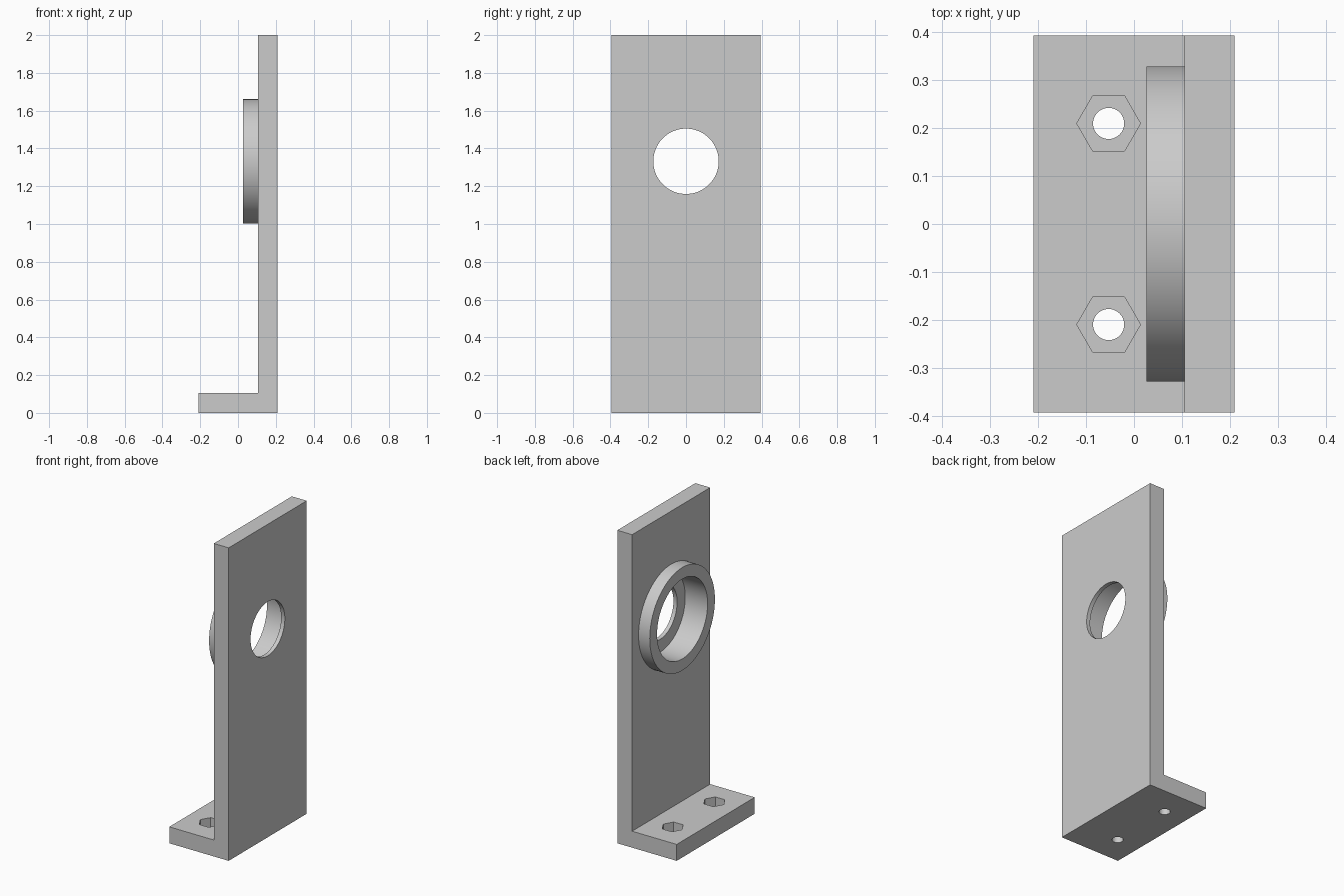
import bpy, bmesh
from math import cos, sin, pi
from mathutils import Vector

cube = bpy.data.objects.get("Cube")
if cube:
    bpy.data.objects.remove(cube, do_unlink=True)

# Single plain material
grey = bpy.data.materials.new("light grey")
grey.use_nodes = True
grey.diffuse_color = (0.6, 0.6, 0.6, 1)
grey.node_tree.nodes["Principled BSDF"].inputs["Base Color"].default_value = (0.6, 0.6, 0.6, 1)

# Main dimensions
HALF_X, HALF_Y, HEIGHT = 0.21, 0.394, 2.0
THICK = 0.105
WALL = HALF_X - THICK      # inner face of the upright plate
BORE_Z = 1.332
SCREW_X, SCREW_Y = -0.053, 0.21


def prism(name, points, travel):
    """Extrude a closed outline along a vector."""
    bm = bmesh.new()
    face = bm.faces.new([bm.verts.new(p) for p in points])
    result = bmesh.ops.extrude_face_region(bm, geom=[face])
    moved = [g for g in result["geom"] if isinstance(g, bmesh.types.BMVert)]
    bmesh.ops.translate(bm, verts=moved, vec=Vector(travel))
    bmesh.ops.recalc_face_normals(bm, faces=bm.faces)
    mesh = bpy.data.meshes.new(name)
    bm.to_mesh(mesh)
    bm.free()
    mesh.materials.append(grey)
    obj = bpy.data.objects.new(name, mesh)
    bpy.context.collection.objects.link(obj)
    return obj


def disc_x(name, radius, x0, x1, sides=96):
    """Round bar along x, centred on the bore."""
    ring = [(x0, radius * cos(2 * pi * i / sides), BORE_Z + radius * sin(2 * pi * i / sides))
            for i in range(sides)]
    return prism(name, ring, (x1 - x0, 0, 0))


def disc_z(name, radius, y, z0, z1, sides):
    """Upright bar at a screw position, first corner towards +x."""
    ring = [(SCREW_X + radius * cos(2 * pi * i / sides), y + radius * sin(2 * pi * i / sides), z0)
            for i in range(sides)]
    return prism(name, ring, (0, 0, z1 - z0))


def combine(target, tool, operation):
    """Apply a boolean and discard the tool."""
    tool.hide_render = True
    mod = target.modifiers.new(operation.lower(), "BOOLEAN")
    mod.operation, mod.solver, mod.object = operation, "EXACT", tool
    bpy.context.view_layer.objects.active = target
    bpy.ops.object.modifier_apply(modifier=mod.name)
    bpy.data.objects.remove(tool, do_unlink=True)


# L-shaped body
outline = [(-HALF_X, 0), (HALF_X, 0), (HALF_X, HEIGHT), (WALL, HEIGHT),
           (WALL, THICK), (-HALF_X, THICK)]
bracket = prism("bearing_bracket", [(x, -HALF_Y, z) for x, z in outline], (0, 2 * HALF_Y, 0))

# Raised collar, stepped bearing seat and through hole
combine(bracket, disc_x("collar", 0.329, 0.026, WALL + 0.04), "UNION")
combine(bracket, disc_x("seat_cutter", 0.255, -0.1, HALF_X - 0.026), "DIFFERENCE")
combine(bracket, disc_x("hole_cutter", 0.173, 0.1, 0.3), "DIFFERENCE")

# Hexagonal nut pockets and screw holes in the foot
for y in (-SCREW_Y, SCREW_Y):
    combine(bracket, disc_z("nut_cutter", 0.0665, y, 0.045, 0.2, 6), "DIFFERENCE")
    combine(bracket, disc_z("screw_cutter", 0.0325, y, -0.1, 0.2, 48), "DIFFERENCE")

# Smooth round walls, crisp edges
bpy.ops.object.select_all(action="DESELECT")
bracket.select_set(True)
bpy.context.view_layer.objects.active = bracket
bpy.ops.object.shade_smooth_by_angle(angle=pi / 6)
